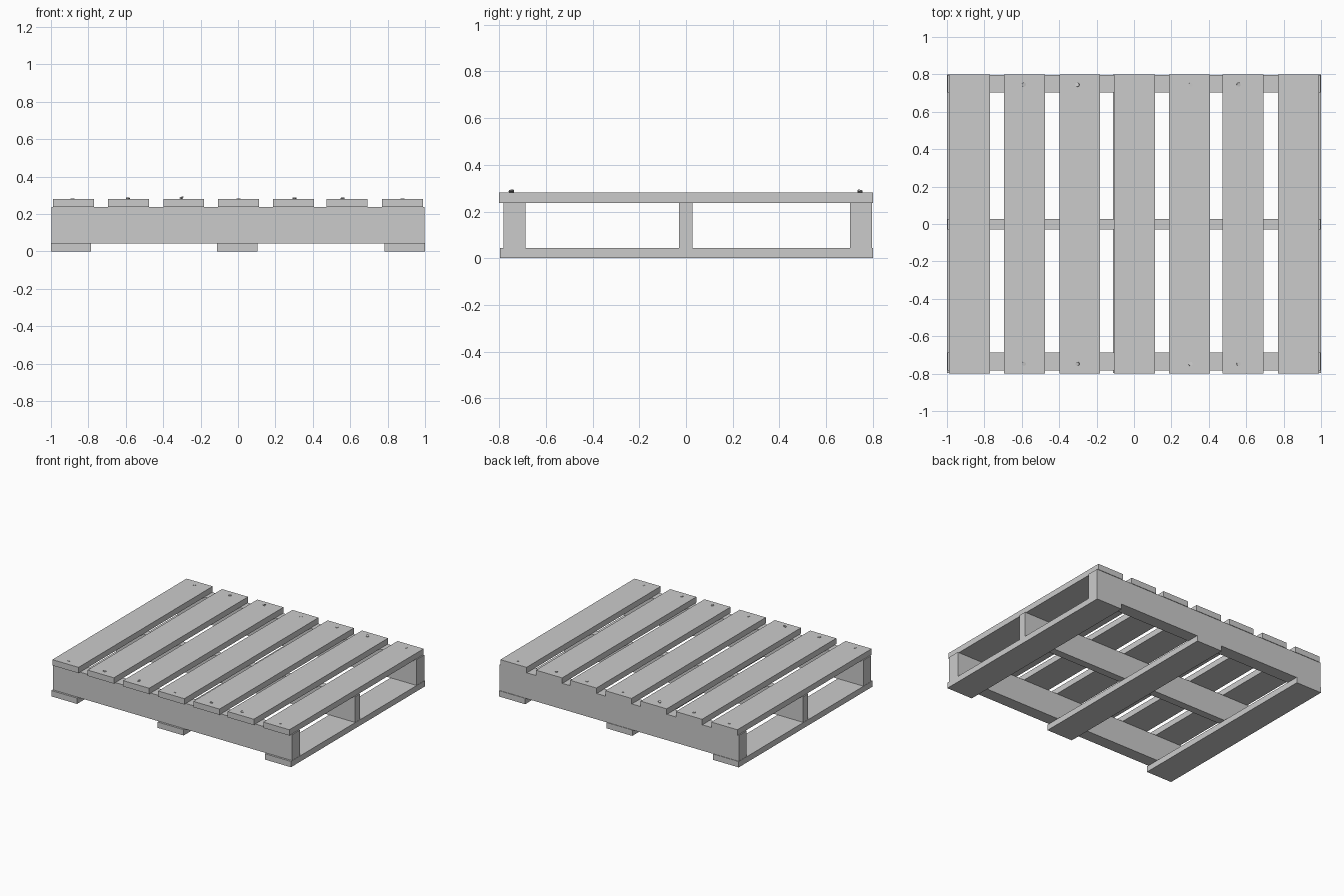
import bpy
from math import radians

if "Cube" in bpy.data.objects:
    bpy.data.objects.remove(bpy.data.objects["Cube"])


def board(name, x0, x1, y0, y1, z0, z1):
    bpy.ops.mesh.primitive_cube_add(
        size=1, location=((x0 + x1) / 2, (y0 + y1) / 2, (z0 + z1) / 2))
    ob = bpy.context.object
    ob.name = name
    ob.scale = (x1 - x0, y1 - y0, z1 - z0)
    bpy.ops.object.transform_apply(location=False, rotation=False, scale=True)
    return ob


def nail(name, x, y, top, tilt_x=0, tilt_y=0):
    # flat head and thin shank, joined
    bpy.ops.mesh.primitive_cylinder_add(vertices=10, radius=0.011, depth=0.005,
                                        location=(0, 0, -0.0025))
    head = bpy.context.object
    bpy.ops.mesh.primitive_cylinder_add(vertices=8, radius=0.004, depth=0.03,
                                        location=(0, 0, -0.02))
    shank = bpy.context.object
    head.select_set(True)
    bpy.context.view_layer.objects.active = head
    bpy.ops.object.join()
    bpy.ops.object.transform_apply(location=True, rotation=True, scale=True)
    head.name = name
    head.location = (x, y, top)
    head.rotation_euler = (radians(tilt_x), radians(tilt_y), 0)


# Top slats
for i, x in enumerate((-0.88, -0.585, -0.29, 0.003, 0.297, 0.583, 0.88)):
    board(f"top_slat_{i + 1}", x - 0.109, x + 0.109, -0.8, 0.8, 0.237, 0.281)

# Stringers standing on edge
for name, y0, y1 in (("front_stringer", -0.782, -0.688),
                     ("middle_stringer", -0.029, 0.028),
                     ("back_stringer", 0.702, 0.796)):
    board(name, -0.998, 0.998, y0, y1, 0.043, 0.238)

# Bottom boards
for name, x0, x1 in (("left_bottom_board", -1.0, -0.785),
                     ("middle_bottom_board", -0.112, 0.104),
                     ("right_bottom_board", 0.782, 1.0)):
    board(name, x0, x1, -0.797, 0.8, 0.0, 0.044)

# Nails: x, top height, tilt x, tilt y (front row, back row)
front = ((-0.885, 0.284, 0, 0), (-0.588, 0.285, 5, 8), (-0.303, 0.290, 8, -22),
         (0.003, 0.283, 0, 0), (0.303, 0.287, -8, 5), (0.56, 0.285, 0, 8),
         (0.88, 0.283, 0, 0))
back = ((-0.885, 0.284, 0, 0), (-0.588, 0.287, 6, 8), (-0.303, 0.290, -8, -18),
        (0.003, 0.283, 0, 0), (0.303, 0.284, 0, 4), (0.56, 0.287, 8, 6),
        (0.88, 0.283, 0, 0))
for side, y, row in (("front", -0.748, front), ("back", 0.745, back)):
    for i, (x, top, tx, ty) in enumerate(row):
        nail(f"{side}_nail_{i + 1}", x, y, top, tx, ty)
